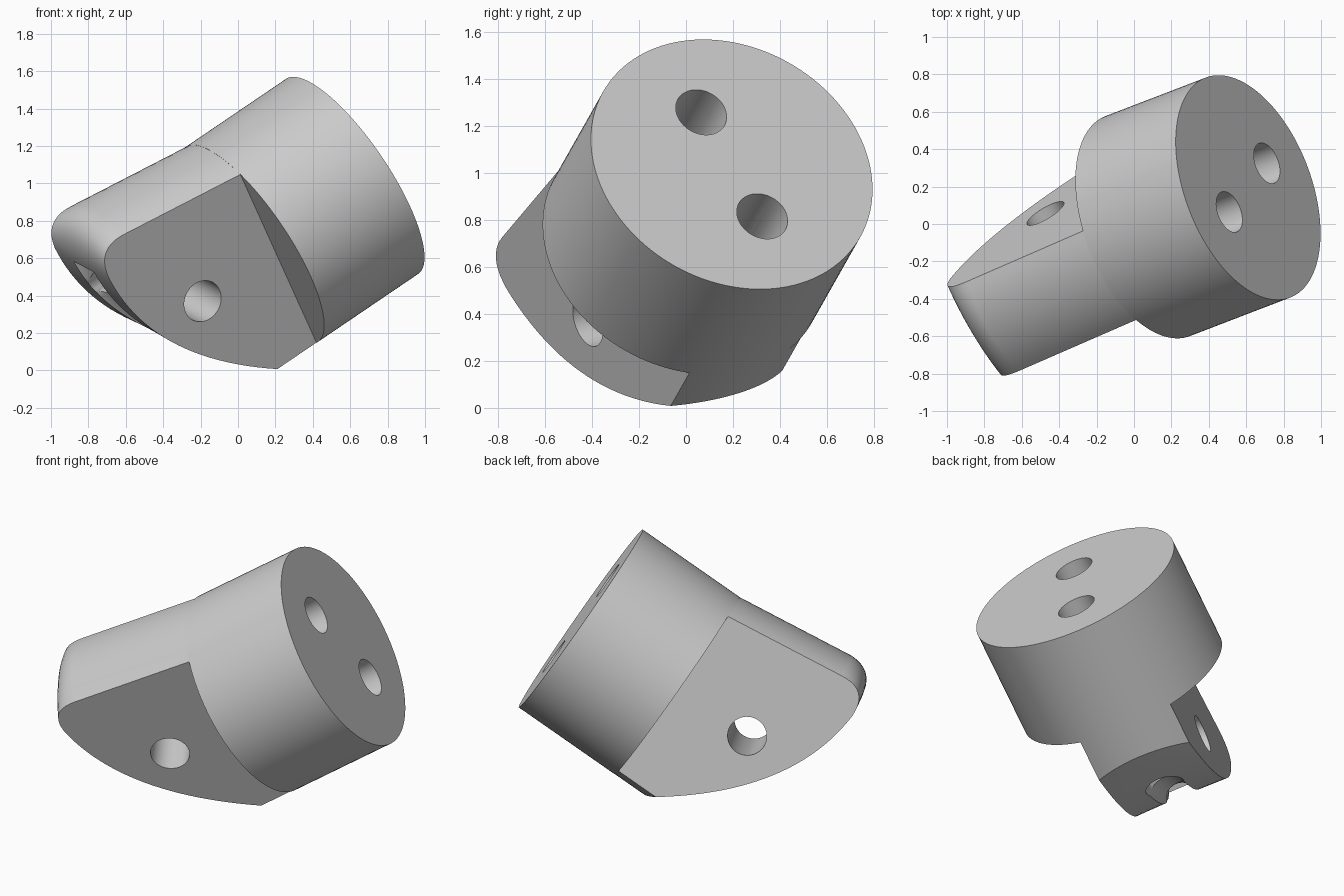
import bpy, bmesh, math
from mathutils import Matrix, Vector

cube = bpy.data.objects.get("Cube")
if cube:
    bpy.data.objects.remove(cube, do_unlink=True)

# Tilted local frame: X along the barrel, Y across the tendon holes, Z along the pin
AXIS = Vector((0.789, 0.303, 0.535)).normalized()
ACROSS = Vector((0.36, 0.47, -0.806))
ACROSS = (ACROSS - AXIS * ACROSS.dot(AXIS)).normalized()
PIN = AXIS.cross(ACROSS)
FRAME = Matrix((AXIS, ACROSS, PIN)).transposed().to_4x4()
FRAME.translation = (0.61, 0.195, 1.037)

RADIUS, HALF, SHOULDER, HOLE = 0.63, 0.287, -0.68, 0.114

grey = bpy.data.materials.new("light grey")
grey.use_nodes = True
grey.diffuse_color = (0.6, 0.6, 0.6, 1)
grey.node_tree.nodes["Principled BSDF"].inputs["Base Color"].default_value = (0.6, 0.6, 0.6, 1)


def make(name, bm):
    bmesh.ops.recalc_face_normals(bm, faces=bm.faces)
    mesh = bpy.data.meshes.new(name)
    bm.to_mesh(mesh)
    bm.free()
    mesh.materials.append(grey)
    ob = bpy.data.objects.new(name, mesh)
    ob.matrix_world = FRAME
    bpy.context.collection.objects.link(ob)
    return ob


def cylinder(name, radius, start, end, along_x=True, offset=(0, 0, 0), sides=48):
    bm = bmesh.new()
    turn = Matrix.Rotation(math.pi / 2, 4, 'Y') if along_x else Matrix()
    shift = Vector(((start + end) / 2, 0, 0) if along_x else (0, 0, (start + end) / 2))
    bmesh.ops.create_cone(bm, cap_ends=True, segments=sides, radius1=radius, radius2=radius,
                          depth=abs(end - start),
                          matrix=Matrix.Translation(shift + Vector(offset)) @ turn)
    return make(name, bm)


def loft(name, rings):
    """Skin a list of equal closed rings and cap both ends."""
    bm = bmesh.new()
    rows = [[bm.verts.new(p) for p in ring] for ring in rings]
    n = len(rows[0])
    for r, s in zip(rows, rows[1:]):
        for i in range(n):
            j = (i + 1) % n
            bm.faces.new((r[i], r[j], s[j], s[i]))
    bm.faces.new(rows[0])
    bm.faces.new(rows[-1])
    return make(name, bm)


def bezier(p, q, r, t):
    return [a * (1 - t) ** 2 + 2 * b * t * (1 - t) + c * t * t for a, b, c in zip(p, q, r)]


def combine(target, other, operation):
    mod = target.modifiers.new(operation.lower(), 'BOOLEAN')
    mod.operation, mod.solver, mod.object = operation, 'EXACT', other
    bpy.context.view_layer.objects.active = target
    bpy.ops.object.modifier_apply(modifier=mod.name)
    bpy.data.objects.remove(other, do_unlink=True)


# Round barrel
body = cylinder("finger_joint", RADIUS, 0, SHOULDER, sides=128)


# Hinge tab: profile points are (x, y, bulge in x, bulge in y)
def rim(w):
    return math.sqrt((RADIUS - 0.001) ** 2 - w * w)


EDGE = rim(HALF)
TIP = (-1.605, -0.5, 0, 0)
ARC = (TIP, (-1.585, 0.08, 0, 0), (-0.945, EDGE, 0.95, 1))
CORNER = ((-1.42, -0.655, 0, -1), (-1.6, -0.68, 0, -0.6), TIP)
profile = [(-0.4, -EDGE, 0, -1), (SHOULDER - 0.005, -EDGE, 0, -1)]
profile += [bezier(*CORNER, i / 10) for i in range(10)]
profile += [bezier(*ARC, i / 24) for i in range(25)]
profile += [(-0.4, EDGE, 0, 1)]

slices = 16
rings = []
for k in range(slices + 1):
    w = HALF * (2 * k / slices - 1)
    bulge = rim(w) - EDGE
    rings.append([(x + kx * bulge, y + ky * bulge, w) for x, y, kx, ky in profile])
combine(body, loft("hinge_tab", rings), 'UNION')

# Tendon groove around the curved end
rings = []
for k in range(21):
    t = 0.03 + 0.69 * k / 20
    here = Vector(bezier(*ARC, t)[:2])
    ahead = Vector(bezier(*ARC, t + 0.01)[:2]) - here
    out = Vector((-ahead.y, ahead.x)).normalized()
    ring = []
    for i in range(32):
        a = 2 * math.pi * i / 32
        p = here + out * (0.03 + HOLE * math.cos(a))
        ring.append((p.x, p.y, HOLE * math.sin(a)))
    rings.append(ring)
combine(body, loft("groove_cutter", rings), 'DIFFERENCE')

# Two tendon holes along the barrel and one pin hole through the tab
for side in (-1, 1):
    combine(body, cylinder("tendon_cutter", HOLE, 0.1, -2, offset=(0, side * 0.276, 0)), 'DIFFERENCE')
combine(body, cylinder("pin_cutter", HOLE, -0.5, 0.5, False, (-1.173, -0.044, 0)), 'DIFFERENCE')

# Smooth round surfaces, crisp edges
bpy.ops.object.select_all(action='DESELECT')
body.select_set(True)
bpy.context.view_layer.objects.active = body
bpy.ops.object.shade_smooth_by_angle(angle=math.radians(30))
